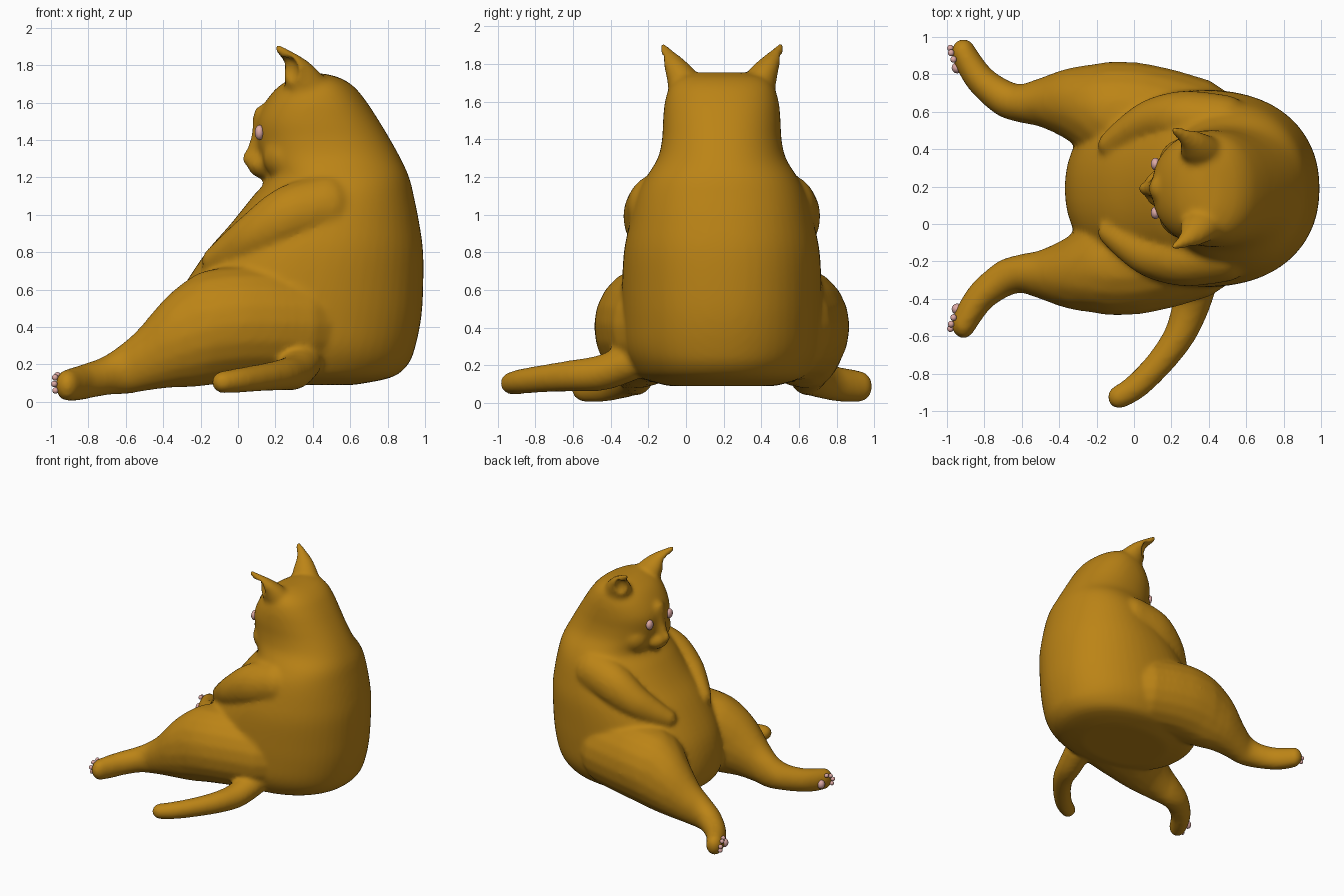
import bpy, bmesh, math
from mathutils import Vector

MID = 0.19  # symmetry plane of the animal, which faces -x

# Unit sphere reused for every rounded piece
bm = bmesh.new()
bmesh.ops.create_uvsphere(bm, u_segments=16, v_segments=10, radius=1)
bm.verts.ensure_lookup_table()
BALL_V = [v.co.copy() for v in bm.verts]
BALL_F = [[v.index for v in f.verts] for f in bm.faces]
bm.free()


def spline(pts, steps):
    """Catmull-Rom interpolation of equal-length tuples."""
    out = []
    for i in range(len(pts) - 1):
        a, b, c, d = (pts[max(i - 1, 0)], pts[i], pts[i + 1], pts[min(i + 2, len(pts) - 1)])
        for s in range(steps):
            t = s / steps
            out.append([0.5 * (2 * q + (r - p) * t + (2 * p - 5 * q + 4 * r - w) * t * t
                               + (3 * q - p - 3 * r + w) * t ** 3)
                        for p, q, r, w in zip(a, b, c, d)])
    return out + [list(pts[-1])]


def blob(geo, x, y, z, rx, ry, rz):
    verts, faces = geo
    n = len(verts)
    verts.extend((x + rx * v.x, y + ry * v.y, z + rz * v.z) for v in BALL_V)
    faces.extend([n + i for i in f] for f in BALL_F)


def limb(geo, pts, sides=(1, -1), steps=6):
    """Chain of ellipsoids; y is the distance from the symmetry plane."""
    for s in sides:
        for x, y, z, rx, ry, rz in spline(pts, steps):
            blob(geo, x, MID + s * y, z, rx, ry, rz)


def finish(geo, name, mat):
    me = bpy.data.meshes.new(name)
    me.from_pydata(geo[0], [], geo[1])
    for p in me.polygons:
        p.use_smooth = True
    me.materials.append(mat)
    ob = bpy.data.objects.new(name, me)
    bpy.context.collection.objects.link(ob)
    return ob


def material(name, col):
    m = bpy.data.materials.new(name)
    m.diffuse_color = (*col, 1)
    return m


fur = material("fur", (0.50, 0.23, 0.008))
pink = material("pink", (0.72, 0.40, 0.38))

# Torso and head: stations of height, front x, back x, half width
stations = [(0.09, -0.10, 0.62, 0.28), (0.13, -0.27, 0.82, 0.42), (0.20, -0.345, 0.91, 0.48),
            (0.30, -0.37, 0.95, 0.52), (0.45, -0.355, 0.98, 0.53), (0.60, -0.30, 0.99, 0.53),
            (0.80, -0.17, 0.99, 0.52), (0.95, -0.04, 0.97, 0.49), (1.10, 0.08, 0.94, 0.45),
            (1.20, 0.16, 0.915, 0.40), (1.30, 0.12, 0.87, 0.34), (1.40, 0.10, 0.815, 0.317),
            (1.50, 0.10, 0.755, 0.312), (1.60, 0.145, 0.69, 0.302), (1.68, 0.21, 0.625, 0.275),
            (1.73, 0.29, 0.55, 0.22), (1.755, 0.36, 0.46, 0.13)]
N, E = 56, 2 / 2.2
skin = ([], [])
levels = spline(stations, 4)
for z, f, b, w in levels:
    for k in range(N):
        c, s = math.cos(2 * math.pi * k / N), math.sin(2 * math.pi * k / N)
        skin[0].append(((f + b) / 2 + (b - f) / 2 * math.copysign(abs(c) ** E, c),
                        MID + w * math.copysign(abs(s) ** E, s), z))
for j in range(len(levels) - 1):
    for k in range(N):
        a, b = j * N + k, j * N + (k + 1) % N
        skin[1].append([a, b, b + N, a + N])
skin[1].append(list(range(N))[::-1])
skin[1].append([(len(levels) - 1) * N + k for k in range(N)])

# Hind legs, thigh to foot
limb(skin, [(0.30, 0.31, 0.41, 0.28, 0.29, 0.30), (0.08, 0.37, 0.42, 0.27, 0.295, 0.31),
            (-0.10, 0.40, 0.405, 0.24, 0.28, 0.31), (-0.22, 0.43, 0.37, 0.19, 0.235, 0.29),
            (-0.34, 0.455, 0.32, 0.14, 0.19, 0.245), (-0.48, 0.46, 0.235, 0.11, 0.135, 0.175),
            (-0.60, 0.455, 0.175, 0.09, 0.105, 0.135), (-0.70, 0.485, 0.14, 0.085, 0.10, 0.105),
            (-0.81, 0.57, 0.11, 0.08, 0.085, 0.095), (-0.87, 0.65, 0.095, 0.075, 0.08, 0.092),
            (-0.912, 0.725, 0.088, 0.066, 0.078, 0.085)])
# Arms resting on the belly
limb(skin, [(0.47, 0.33, 1.04, 0.17, 0.175, 0.18), (0.27, 0.375, 0.985, 0.15, 0.15, 0.17),
            (0.10, 0.36, 0.89, 0.12, 0.12, 0.135), (-0.03, 0.30, 0.81, 0.09, 0.09, 0.105),
            (-0.125, 0.235, 0.755, 0.07, 0.07, 0.07)])
# Ears
limb(skin, [(0.39, 0.18, 1.64, 0.13, 0.10, 0.08), (0.35, 0.21, 1.73, 0.105, 0.085, 0.06),
            (0.315, 0.25, 1.80, 0.07, 0.062, 0.04), (0.265, 0.285, 1.85, 0.042, 0.038, 0.03),
            (0.213, 0.312, 1.893, 0.022, 0.022, 0.022)])
# Muzzle, nose bridge and cheeks
limb(skin, [(0.14, 0, 1.53, 0.06, 0.07, 0.06), (0.13, 0, 1.42, 0.06, 0.055, 0.06),
            (0.09, 0, 1.34, 0.045, 0.04, 0.045), (0.055, 0, 1.30, 0.036, 0.035, 0.036)], (1,))
blob(skin, 0.15, MID, 1.265, 0.10, 0.11, 0.075)
for s in (1, -1):
    blob(skin, 0.27, MID + s * 0.14, 1.31, 0.14, 0.13, 0.13)
# Tail, curling forward on one side only
limb(skin, [(0.34, 0.50, 0.21, 0.11, 0.10, 0.10), (0.30, 0.64, 0.16, 0.10, 0.10, 0.095),
            (0.24, 0.79, 0.145, 0.085, 0.085, 0.085), (0.13, 0.94, 0.13, 0.075, 0.075, 0.075),
            (0.01, 1.06, 0.115, 0.07, 0.07, 0.068), (-0.08, 1.115, 0.105, 0.064, 0.064, 0.06)], (-1,))

# Fuse everything into one soft skin
body = finish(skin, "body", fur)
me = body.data
me.remesh_voxel_size = 0.016
fuse = body.modifiers.new("fuse", 'REMESH')
fuse.mode = 'VOXEL'
fuse.voxel_size = 0.016
fuse.use_smooth_shade = True
soft = body.modifiers.new("soften", 'SMOOTH')
soft.factor = 0.5
soft.iterations = 8
fused = bpy.data.meshes.new_from_object(body.evaluated_get(bpy.context.evaluated_depsgraph_get()))
body.modifiers.remove(fuse)
body.data = fused
soft.iterations = 3

# Ear hollows: press the outer front of each ear inward onto an ellipsoid
rad = Vector((0.058, 0.058, 0.08))
for v in fused.vertices:
    if v.co.z < 1.65:
        continue
    s = 1 if v.co.y > MID else -1
    push = Vector((0.75, -0.66 * s, 0))
    rel = v.co - Vector((0.265, MID + s * 0.30, 1.77))
    p = Vector([a / b for a, b in zip(rel, rad)])
    d = Vector([a / b for a, b in zip(push, rad)])
    if p.length < 1 and v.normal.dot(push) < 0:
        h = p.dot(d)
        v.co += push * ((-h + math.sqrt(h * h - d.dot(d) * (p.dot(p) - 1))) / d.dot(d))

# Eyes and foot pads
eyes, pads = ([], []), ([], [])
for s in (1, -1):
    blob(eyes, 0.115, MID + s * 0.13, 1.44, 0.025, 0.034, 0.04)
    blob(pads, -0.945, MID + s * 0.645, 0.08, 0.03, 0.03, 0.036)
    for x, y, z in [(-0.965, 0.69, 0.142), (-0.978, 0.725, 0.13), (-0.982, 0.75, 0.095),
                    (-0.976, 0.745, 0.06)]:
        blob(pads, x, MID + s * y, z, 0.017, 0.018, 0.017)
finish(eyes, "eyes", pink)
finish(pads, "foot_pads", pink)
